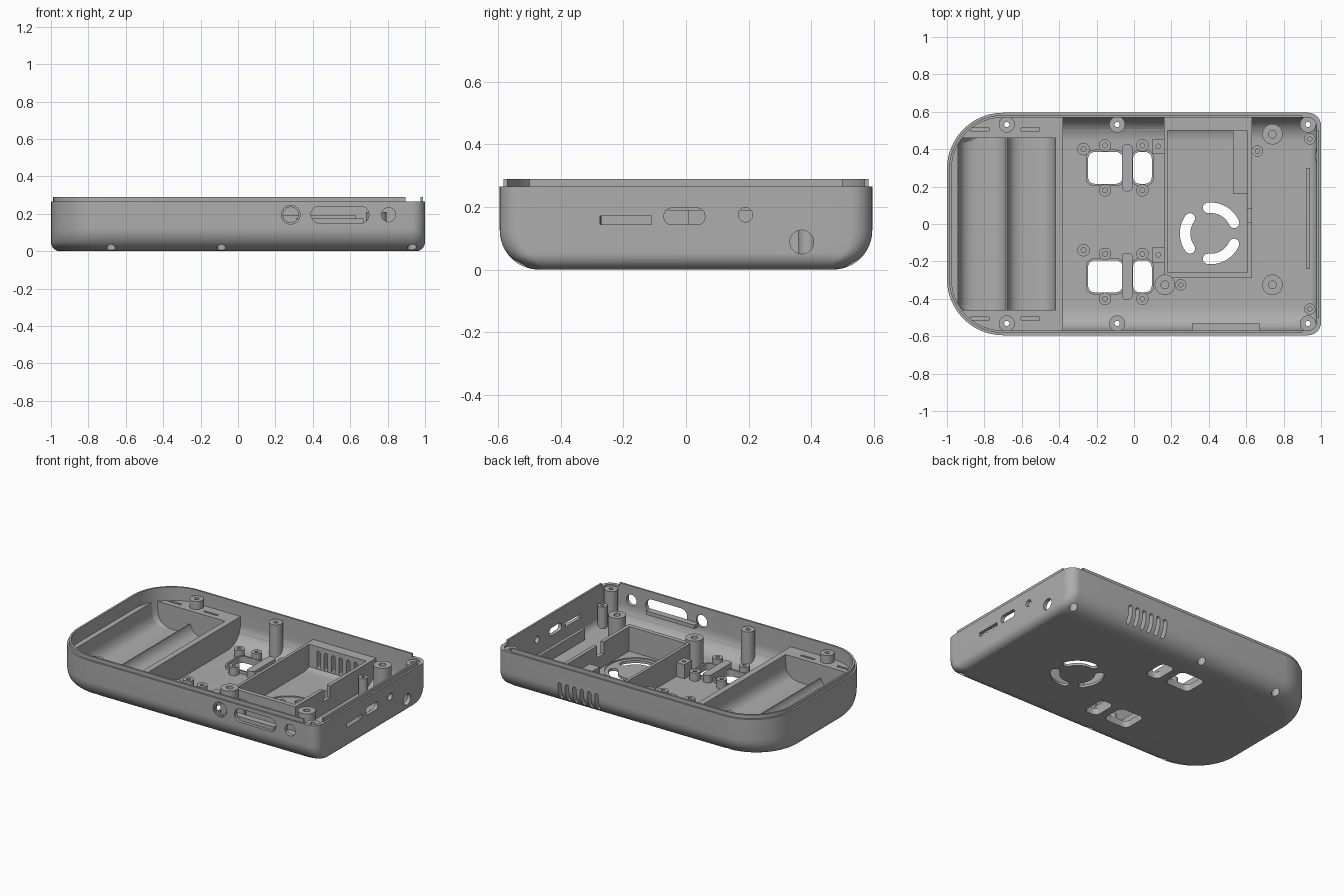
import bpy, bmesh, math

if "Cube" in bpy.data.objects:
    bpy.data.objects.remove(bpy.data.objects["Cube"])

grey = bpy.data.materials.new("case grey")
grey.use_nodes = True
colour = (0.42, 0.42, 0.42, 1)
grey.diffuse_color = colour
grey.node_tree.nodes["Principled BSDF"].inputs["Base Color"].default_value = colour


def make(name, rings):
    """Skin a list of equal-length rings and cap both ends."""
    bm = bmesh.new()
    loops = [[bm.verts.new(p) for p in ring] for ring in rings]
    for a, b in zip(loops, loops[1:]):
        for i in range(len(a)):
            j = (i + 1) % len(a)
            bm.faces.new((a[i], a[j], b[j], b[i]))
    bm.faces.new(loops[0][::-1])
    bm.faces.new(loops[-1])
    bmesh.ops.recalc_face_normals(bm, faces=bm.faces)
    mesh = bpy.data.meshes.new(name)
    bm.to_mesh(mesh)
    bm.free()
    mesh.materials.append(grey)
    ob = bpy.data.objects.new(name, mesh)
    bpy.context.collection.objects.link(ob)
    return ob


def prism(name, outline, lo, hi, axis="z"):
    place = {"z": lambda u, v, w: (u, v, w), "y": lambda u, v, w: (u, w, v),
             "x": lambda u, v, w: (w, u, v)}[axis]
    return make(name, [[place(u, v, w) for u, v in outline] for w in (lo, hi)])


def rounded(cx, cy, w, h, r=0.0, n=6):
    if r == 0:
        return [(cx + sx * w / 2, cy + sy * h / 2) for sx, sy in ((1, -1), (1, 1), (-1, 1), (-1, -1))]
    r = min(r, w / 2 - 1e-4, h / 2 - 1e-4)
    pts = []
    for k, (sx, sy) in enumerate(((1, 1), (-1, 1), (-1, -1), (1, -1))):
        for i in range(n + 1):
            a = (k + i / n) * math.pi / 2
            pts.append((cx + sx * (w / 2 - r) + r * math.cos(a),
                        cy + sy * (h / 2 - r) + r * math.sin(a)))
    return pts


def disc(cx, cy, r, n=24):
    return [(cx + r * math.cos(math.tau * i / n), cy + r * math.sin(math.tau * i / n)) for i in range(n)]


def boolean(ob, tool, op="DIFFERENCE"):
    mod = ob.modifiers.new(op, "BOOLEAN")
    mod.operation, mod.solver, mod.object = op, "EXACT", tool
    bpy.context.view_layer.objects.active = ob
    bpy.ops.object.modifier_apply(modifier=mod.name)
    bpy.data.objects.remove(tool)


def cut(ob, outline, lo, hi, axis="z"):
    boolean(ob, prism("cutter", outline, lo, hi, axis))


# Case outline: wide corners at the left end, tight ones at the right
def case_ring(z, iy, ix, t):
    pts = []
    for k, (sx, sy, r) in enumerate(((1, 1, 0.07), (-1, 1, 0.3), (-1, -1, 0.3), (1, -1, 0.07))):
        r -= t
        for i in range(13):
            a = (k + i / 12) * math.pi / 2
            pts.append((sx * (1 - ix - r) + r * math.cos(a), sy * (0.595 - iy - r) + r * math.sin(a), z))
    return pts


def case_rings(t):
    rings, ry, rx = [], 0.125, 0.05
    for i in range(13):
        a = math.pi / 2 * i / 12
        h = ry * (1 - math.cos(a))
        k = 1 - min(h / rx, 1)
        rings.append(case_ring(t + h, t + ry * (1 - math.sin(a)), t + rx * (1 - math.sqrt(1 - k * k)), t))
    return rings


def fit(ob):
    """Trim a part so that it ends inside the case wall."""
    boolean(ob, make("fit", case_rings(0.013) + [case_ring(0.4, 0.013, 0.013, 0.013)]), "INTERSECT")
    return ob


WALL, LIP, RIM = 0.025, 0.012, 0.265
shell = make("case_shell", case_rings(0)
             + [case_ring(RIM, 0, 0, 0), case_ring(RIM, LIP, LIP, LIP),
                case_ring(0.29, LIP, LIP, LIP), case_ring(0.29, WALL, WALL, WALL)]
             + case_rings(WALL)[::-1])
for s in (1, -1):
    cut(shell, rounded(1.0, s * 0.6, 0.21, 0.2), RIM + 0.0005, 0.4)

# Battery tray with two scooped cells
tray = fit(prism("battery_tray", rounded(-0.74, 0, 0.72, 1.4), -0.1, 0.2))
scoop = [(-0.94, 0.4)]
for cx, lo, hi in ((-0.81, -1, 0.97), (-0.55, -0.97, 1)):
    for i in range(25):
        u = lo + (hi - lo) * (1 - math.cos(math.pi * i / 24)) / 2
        scoop.append((cx + 0.13 * u, 0.17 - 0.13 * max(0, 1 - abs(u) ** 3) ** (1 / 3)))
scoop.append((-0.42, 0.4))
cut(tray, scoop, -0.46, 0.46, "y")
for s in (1, -1):
    for x in (-0.825, -0.555):
        cut(tray, rounded(x, s * 0.505, 0.1, 0.016), 0.18, 0.3)

# Fan housing with a ledge and a cable notch
housing = fit(prism("fan_housing", rounded(0.395, 0.16, 0.47, 0.9), -0.1, 0.19))
cut(housing, rounded(0.3925, 0.12, 0.425, 0.76), -0.2, 0.4)
cut(housing, rounded(0.62, 0.045, 0.08, 0.07), 0.11, 0.4)
prism("fan_ledge", rounded(0.57, 0.33, 0.08, 0.34), 0.015, 0.1)

# Fan recess and three curved openings
FX, FY = 0.41, -0.05
cut(shell, disc(FX, FY, 0.19, 48), 0.017, 0.1)
for mid in (60, 180, 300):
    a0, a1 = math.radians(mid - 36), math.radians(mid + 36)
    arc = []
    for r, p, q, turn in ((0.165, a0, a1, 0), (0.109, a1, a0, math.pi)):
        arc += [(FX + r * math.cos(p + (q - p) * i / 12), FY + r * math.sin(p + (q - p) * i / 12))
                for i in range(13)]
        for i in range(1, 6):
            b = q + turn + math.pi * i / 6
            arc.append((FX + 0.137 * math.cos(q) + 0.028 * math.cos(b),
                        FY + 0.137 * math.sin(q) + 0.028 * math.sin(b)))
    cut(shell, arc, -0.1, 0.1)

# Air vents through the back wall
for i in range(6):
    for ob in (shell, housing):
        cut(ob, rounded(0.25 + 0.055 * i, 0.1, 0.026, 0.12, 0.013), 0.45, 0.7, "y")

# Button windows with frames, bridges and small pegs
for label, cy in (("back", 0.3), ("front", -0.28)):
    for side, x, w in (("wide", -0.153, 0.185), ("narrow", 0.045, 0.1)):
        frame = prism(f"{label}_{side}_window_frame", rounded(x, cy, w + 0.024, 0.194, 0.045), 0.01, 0.045)
        for ob in (shell, frame):
            cut(ob, rounded(x, cy, w, 0.17, 0.035), -0.1, 0.1)
    prism(f"{label}_window_bridge", rounded(-0.036, cy, 0.055, 0.25, 0.02), 0.012, 0.075)
    for i, (x, dy) in enumerate(((-0.27, 0.12 if cy < 0 else 0.1), (-0.155, 0.12), (0.045, 0.12),
                                 (-0.155, -0.12), (0.045, -0.12))):
        y = cy + dy + (0.02 if cy < 0 and i == 0 else 0)
        peg = prism(f"{label}_button_peg_{i}", disc(x, y, 0.033), 0.012, 0.08)
        cut(peg, disc(x, y, 0.013, 16), 0.04, 0.2)
    block = prism(f"{label}_support_block", rounded(0.13, cy + 0.115, 0.06, 0.08), 0.012, 0.12)
    cut(block, disc(0.13, cy + 0.115, 0.012, 16), 0.06, 0.2)

# Case screw posts, bored through from below
for x in (-0.68, -0.09, 0.93):
    for s, label in ((1, "back"), (-1, "front")):
        y = s * 0.532
        post = fit(prism(f"{label}_screw_post", disc(x, y, 0.043), -0.1, 0.255))
        for ob in (post, shell) + ((tray,) if x < -0.4 else ()):
            cut(ob, disc(x, y, 0.025), -0.1, 0.1)
            cut(ob, disc(x, y, 0.014, 16), -0.1, 0.262)

# Board standoffs with blind holes
for x, y, r, top in ((0.74, 0.48, 0.055, 0.21), (0.74, -0.325, 0.055, 0.21), (0.165, -0.325, 0.055, 0.21),
                     (0.66, 0.39, 0.03, 0.14), (0.25, -0.325, 0.03, 0.14),
                     (0.94, 0.455, 0.03, 0.17), (0.94, -0.455, 0.03, 0.17)):
    standoff = fit(prism("board_standoff", disc(x, y, r), -0.1, top))
    cut(standoff, disc(x, y, r * 0.38, 16), top - 0.08, 0.4)

# Front wall openings
cut(shell, disc(0.282, 0.195, 0.05), -0.7, -0.585, "y")
cut(shell, disc(0.282, 0.195, 0.041), -0.7, -0.5, "y")
cut(shell, rounded(0.545, 0.195, 0.31, 0.09, 0.045), -0.7, -0.5, "y")
cut(shell, disc(0.805, 0.195, 0.038), -0.7, -0.5, "y")

# Right wall openings
cut(shell, rounded(-0.193, 0.158, 0.165, 0.027), 0.9, 1.1, "x")
cut(shell, rounded(-0.005, 0.17, 0.13, 0.052, 0.022), 0.9, 1.1, "x")
cut(shell, disc(0.19, 0.175, 0.023), 0.9, 1.1, "x")
cut(shell, disc(0.37, 0.088, 0.038), 0.9, 1.1, "x")

# Inner rails beside the openings
prism("front_rail", rounded(0.49, -0.553, 0.36, 0.044), 0.15, 0.175, "z")
prism("right_rail", rounded(0.93, 0.03, 0.02, 0.54), 0.015, 0.1, "z")

for ob in bpy.context.scene.objects:
    if ob.type == "MESH":
        ob.select_set(True)
        bpy.context.view_layer.objects.active = ob
bpy.ops.object.shade_smooth_by_angle(angle=math.radians(30))
